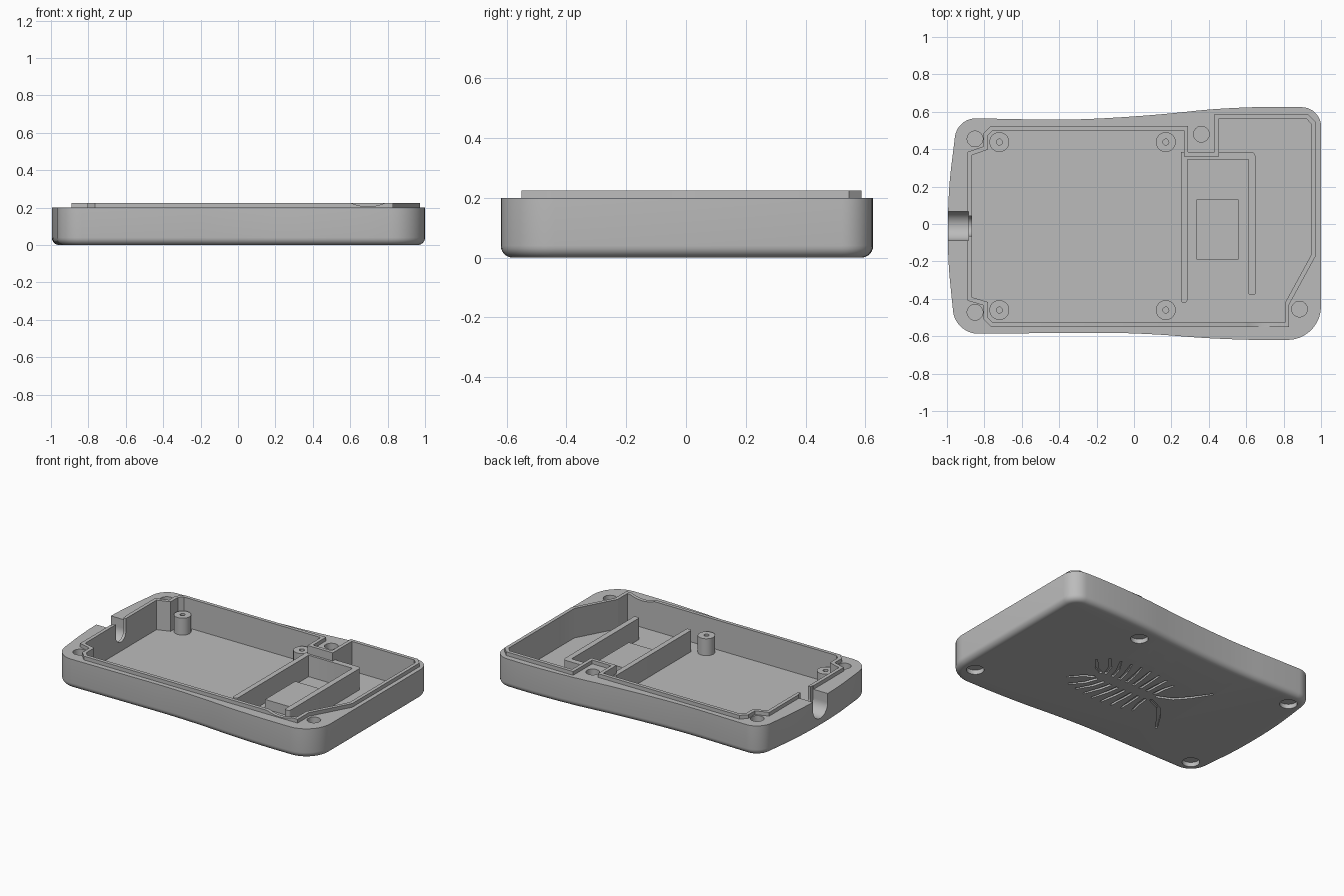
import bpy, bmesh, math
from mathutils import Vector, Matrix
from mathutils.geometry import interpolate_bezier

if "Cube" in bpy.data.objects:
    bpy.data.objects.remove(bpy.data.objects["Cube"])

grey = bpy.data.materials.new("light grey plastic")
grey.use_nodes = True
colour = (0.5, 0.5, 0.5, 1)
grey.diffuse_color = colour
grey.node_tree.nodes["Principled BSDF"].inputs["Base Color"].default_value = colour

RIM, LIP_TOP, FLOOR = 0.2, 0.225, 0.026


def finish(name, bm):
    bmesh.ops.recalc_face_normals(bm, faces=bm.faces[:])
    mesh = bpy.data.meshes.new(name)
    bm.to_mesh(mesh)
    bm.free()
    mesh.materials.append(grey)
    ob = bpy.data.objects.new(name, mesh)
    bpy.context.collection.objects.link(ob)
    return ob


def loft(name, rings):
    """Skin between (outline, height) rings and cap both ends."""
    bm = bmesh.new()
    loops = [[bm.verts.new((p[0], p[1], z)) for p in pts] for pts, z in rings]
    for low, high in zip(loops, loops[1:]):
        for i in range(len(low)):
            j = (i + 1) % len(low)
            bm.faces.new((low[i], low[j], high[j], high[i]))
    bm.faces.new(loops[0][::-1])
    bm.faces.new(loops[-1])
    return finish(name, bm)


def prism(name, pts, z0, z1):
    return loft(name, [(pts, z0), (pts, z1)])


def box(name, x0, x1, y0, y1, z0, z1):
    return prism(name, [(x0, y0), (x1, y0), (x1, y1), (x0, y1)], z0, z1)


def rod(name, centre, radius, length, axis="Z", sides=40):
    turn = {"X": Matrix.Rotation(math.pi / 2, 4, "Y"),
            "Y": Matrix.Rotation(math.pi / 2, 4, "X"), "Z": Matrix()}[axis]
    bm = bmesh.new()
    bmesh.ops.create_cone(bm, cap_ends=True, segments=sides, radius1=radius, radius2=radius,
                          depth=length, matrix=Matrix.Translation(centre) @ turn)
    return finish(name, bm)


def rounded(corners, steps):
    """Polygon whose corners (x, y, trim) are replaced by arcs."""
    out = []
    for i, (x, y, trim) in enumerate(corners):
        p = Vector((x, y, 0))
        before = Vector((*corners[i - 1][:2], 0))
        after = Vector((*corners[(i + 1) % len(corners)][:2], 0))
        a = p + (before - p).normalized() * trim
        b = p + (after - p).normalized() * trim
        out += interpolate_bezier(a, a.lerp(p, 0.55), b.lerp(p, 0.55), b, steps)
    return out


def inset(pts, d):
    """Move a counter-clockwise outline inwards by d."""
    out = []
    for i, p in enumerate(pts):
        p = Vector(p[:2])
        e = (p - Vector(pts[i - 1][:2])).normalized()
        f = (Vector(pts[(i + 1) % len(pts)][:2]) - p).normalized()
        n, m = Vector((-e.y, e.x)), Vector((-f.y, f.x))
        out.append(p + (n + m) * d / (1 + n.dot(m)))
    return out


def combine(target, other, operation="DIFFERENCE"):
    mod = target.modifiers.new("cut", "BOOLEAN")
    mod.operation, mod.solver, mod.object = operation, "EXACT", other
    bpy.context.view_layer.objects.active = target
    bpy.ops.object.modifier_apply(modifier=mod.name)
    bpy.data.objects.remove(other)


def ribbon(path, width, z0, z1):
    """Tapered strip along a path, used to cut grooves."""
    left, right = [], []
    for i, p in enumerate(path):
        p = Vector(p)
        d = (Vector(path[min(i + 1, len(path) - 1)]) - Vector(path[max(i - 1, 0)])).normalized()
        side = Vector((-d.y, d.x)) * width * (0.3 if i == len(path) - 1 else 0.5)
        left.append(p + side)
        right.append(p - side)
    return prism("groove_cutter", right + left[::-1], z0, z1)


# Tray shell: waisted outline with a rounded bottom edge
outline = rounded([(1, -0.62, 0.18), (1, 0.622, 0.1), (0.58, 0.632, 0.25), (0, 0.57, 0.25),
                   (-0.4, 0.556, 0.1), (-0.945, 0.567, 0.1), (-1.015, 0, 0.3),
                   (-0.955, -0.587, 0.12), (0, -0.58, 0.2), (0.5, -0.62, 0.2)], 10)
R = 0.04
rings = []
for k in range(7):
    a = k / 6 * math.pi / 2
    rings.append((inset(outline, R * (1 - math.sin(a))), R * (1 - math.cos(a))))
shell = loft("tray_shell", rings + [(outline, RIM)])

# Raised lip and the cavity inside it
lip = [(-0.89, -0.41), (-0.805, -0.435), (-0.805, -0.51), (-0.765, -0.55), (0.83, -0.55),
       (0.83, -0.43), (0.972, -0.17), (0.972, 0.545), (0.93, 0.588), (0.43, 0.588),
       (0.43, 0.385), (0.29, 0.385), (0.29, 0.525), (-0.765, 0.525), (-0.805, 0.485),
       (-0.805, 0.415), (-0.89, 0.385)]
combine(shell, prism("lip", lip, 0.1, LIP_TOP), "UNION")
combine(shell, prism("cavity_cutter", inset(lip, 0.024), FLOOR, 0.4))

# Blind fastener holes above, wider pockets below
for x, y in [(-0.85, 0.455), (0.36, 0.48), (-0.85, -0.472), (0.885, -0.455)]:
    combine(shell, rod("hole_cutter", (x, y, 0.25), 0.042, 0.3))
    combine(shell, rod("pocket_cutter", (x, y, 0), 0.054, 0.06))

# Cable opening in the left-hand end, narrower through the inner wall
for x0, x1, r in [(-1.1, -0.885, 0.077), (-0.9, -0.82, 0.053)]:
    combine(shell, rod("cable_cutter", ((x0 + x1) / 2, -0.011, 0.14), r, x1 - x0, "X"))
    combine(shell, box("cable_cutter", x0, x1, -0.011 - r, -0.011 + r, 0.14, 0.4))

# Shallow arc in the front lip
combine(shell, rod("arc_cutter", (0.695, -0.55, 0.44), 0.234, 0.1, "Y", 96))

# Engraved grooves under the floor: legs, feelers and tails on both sides
MID = -0.02
for s in (1, -1):
    paths = [[(-0.17, 0.025), (-0.27, 0.07), (-0.34, 0.15), (-0.42, 0.27)],
             [(0.27, 0.03), (0.33, 0.06), (0.4, 0.14)]]
    for i in range(8):
        x, dx = -0.14 + 0.055 * i, -0.03 + 0.018 * i
        paths.append([(x, 0.04), (x + dx * 0.3, 0.12), (x + dx, 0.2 + 0.04 * math.sin(i * 0.45))])
    for path in paths:
        combine(shell, ribbon([(x, MID + s * y) for x, y in path], 0.02, -0.05, 0.013))

# Inner partition walls
partition = rounded([(0.25, -0.42, 0.012), (0.285, -0.42, 0.012), (0.285, 0.345, 0.004),
                     (0.612, 0.345, 0.004), (0.612, -0.38, 0.012), (0.65, -0.38, 0.012),
                     (0.65, 0.385, 0.025), (0.25, 0.385, 0.004)], 4)
walls = prism("partition_walls", partition, 0.02, 0.17)

# Support block between the walls
block = box("support_block", 0.335, 0.56, -0.19, 0.13, 0.02, 0.09)

# Four screw posts
parts = [shell, walls, block]
for x in (-0.72, 0.17):
    for y in (0.438, -0.46):
        post = rod("screw_post", (x, y, 0.08), 0.053, 0.12)
        combine(post, rod("bore_cutter", (x, y, 0.12), 0.016, 0.12, sides=20))
        parts.append(post)

for ob in bpy.context.selected_objects:
    ob.select_set(False)
for ob in parts:
    ob.select_set(True)
bpy.context.view_layer.objects.active = shell
bpy.ops.object.shade_smooth_by_angle(angle=math.radians(30))
